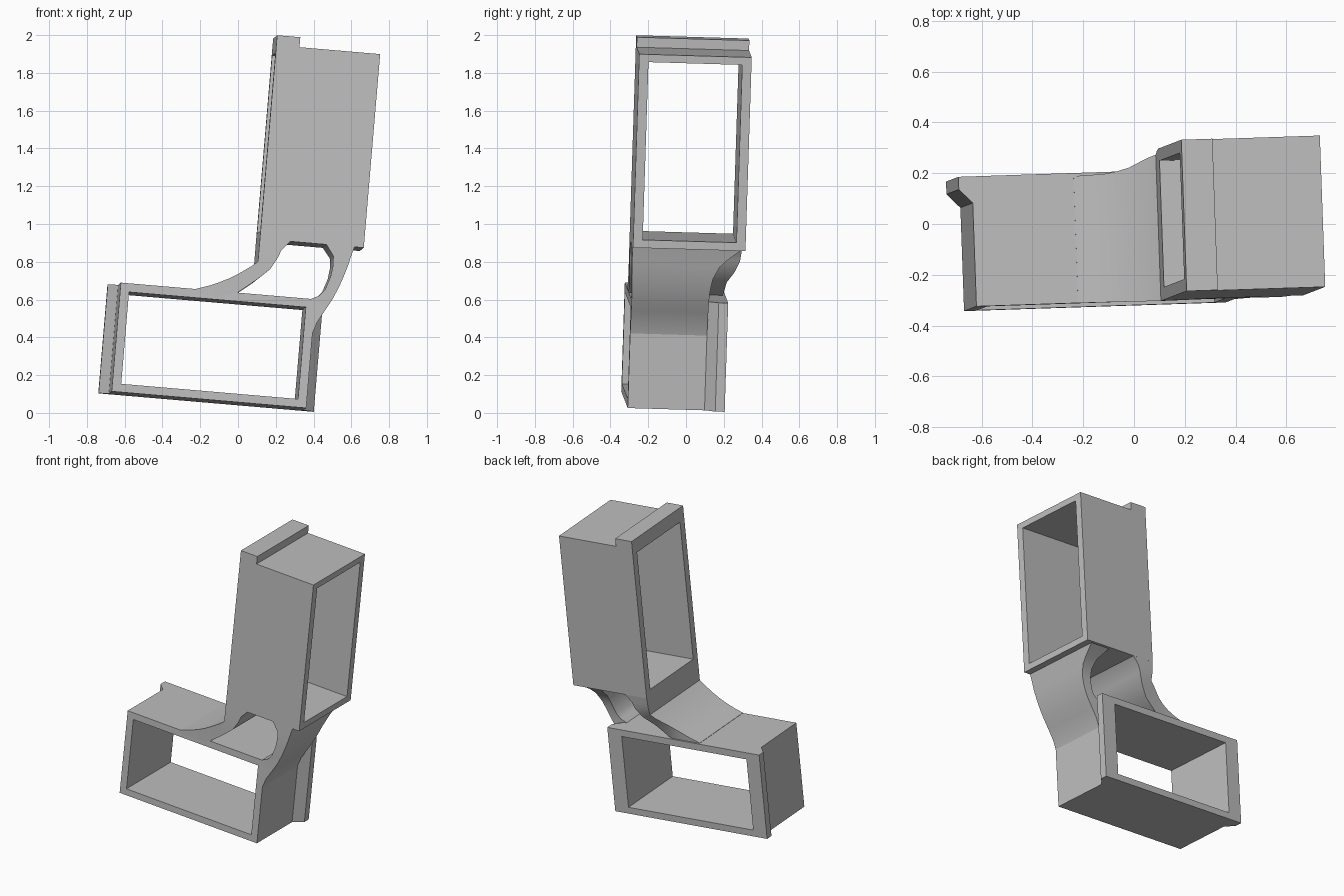
import bpy, bmesh
from math import radians
from mathutils import Matrix, Vector

cube = bpy.data.objects.get("Cube")
if cube:
    bpy.data.objects.remove(cube, do_unlink=True)

# The whole piece leans slightly on all three axes
TILT = (Matrix.Rotation(radians(1.9), 4, 'Z') @ Matrix.Rotation(radians(4.9), 4, 'Y')
        @ Matrix.Rotation(radians(-1.7), 4, 'X'))

grey = bpy.data.materials.new("light_grey")
grey.use_nodes = True
grey.diffuse_color = (0.52, 0.52, 0.52, 1)
grey.node_tree.nodes["Principled BSDF"].inputs["Base Color"].default_value = grey.diffuse_color


def loft(name, rings):
    """Closed solid through rings of equal length."""
    bm = bmesh.new()
    loops = [[bm.verts.new(TILT @ Vector(p)) for p in ring] for ring in rings]
    n = len(loops[0])
    for a, b in zip(loops, loops[1:]):
        for i in range(n):
            j = (i + 1) % n
            bm.faces.new((a[i], a[j], b[j], b[i]))
    bm.faces.new(loops[0][::-1])
    bm.faces.new(loops[-1])
    bmesh.ops.recalc_face_normals(bm, faces=bm.faces)
    mesh = bpy.data.meshes.new(name)
    bm.to_mesh(mesh)
    bm.free()
    mesh.materials.append(grey)
    ob = bpy.data.objects.new(name, mesh)
    bpy.context.collection.objects.link(ob)
    return ob


def activate(ob):
    bpy.ops.object.select_all(action='DESELECT')
    ob.select_set(True)
    bpy.context.view_layer.objects.active = ob


def block(name, lo, hi):
    (x, y, z), (X, Y, Z) = lo, hi
    return loft(name, [[(x, y, h), (X, y, h), (X, Y, h), (x, Y, h)] for h in (z, Z)])


def cut(ob, cutter):
    cutter.hide_render = True
    mod = ob.modifiers.new("opening", 'BOOLEAN')
    mod.operation, mod.solver, mod.object = 'DIFFERENCE', 'EXACT', cutter
    activate(ob)
    bpy.ops.object.modifier_apply(modifier=mod.name)
    bpy.data.objects.remove(cutter, do_unlink=True)


def lerp_table(table, z):
    """Back edge depth at height z."""
    for (z0, y0), (z1, y1) in zip(table, table[1:]):
        if z <= z1:
            return y0 + (y1 - y0) * max(0, (z - z0) / (z1 - z0))
    return table[-1][1]


def arm(name, pairs, back):
    """Curved arm: each pair is an outer and an inner point in x, z."""
    rings = []
    for outer, inner in pairs:
        ring = []
        for (x, z), side in ((outer, 0), (outer, 1), (inner, 1), (inner, 0)):
            front = -0.322 - 0.008 * min(1, max(0, (z - 0.62) / 0.18))
            ring.append((x, lerp_table(back, z) if side else front, z))
        rings.append(ring)
    ob = loft(name, rings)
    activate(ob)
    bpy.ops.object.shade_smooth_by_angle(angle=radians(35))
    return ob


# Lower frame: open front to back, chamfered rails on both sides at the back
plan = [(-0.687, -0.322), (0.347, -0.322), (0.347, 0.085), (0.404, 0.14),
        (0.404, 0.19), (-0.74, 0.19), (-0.74, 0.14), (-0.687, 0.085)]
lower = loft("lower_frame", [[(x, y, z) for x, y in plan] for z in (0.046, 0.624)])
cut(lower, block("lower_cutter", (-0.64, -1, 0.09), (0.30, 1, 0.578)))

# Upper frame: open side to side, raised rail along the top right edge
profile = [(0.027, 0.918), (0.579, 0.918), (0.579, 1.947), (0.15, 1.947),
           (0.15, 2.0), (0.027, 2.0)]
upper = loft("upper_frame", [[(x, y, z) for x, z in profile] for y in (-0.33, 0.266)])
cut(upper, block("upper_cutter", (-1, -0.28, 0.961), (1, 0.217, 1.906)))

# Right arm: sweeps from the lower frame top up to the upper frame
arm("right_arm", [
    ((-0.285, 0.626), (-0.285, 0.60)), ((-0.22, 0.648), (-0.22, 0.60)),
    ((-0.168, 0.670), (-0.168, 0.60)), ((-0.12, 0.694), (-0.11, 0.61)),
    ((-0.072, 0.723), (-0.065, 0.625)), ((-0.006, 0.769), (0.03, 0.702)),
    ((0.027, 0.797), (0.095, 0.763)), ((0.027, 0.85), (0.13, 0.826)),
    ((0.027, 0.89), (0.146, 0.868)), ((0.027, 0.919), (0.19, 0.919))],
    [(0.62, 0.177), (0.68, 0.182), (0.73, 0.205), (0.77, 0.235), (0.82, 0.255), (0.92, 0.266)])

# Left arm: rises from the lower frame side wall, its back edge clear of the rail
arm("left_arm", [
    ((0.346, 0.44), (0.31, 0.44)), ((0.367, 0.505), (0.31, 0.53)),
    ((0.402, 0.568), (0.31, 0.60)), ((0.437, 0.631), (0.327, 0.626)),
    ((0.456, 0.675), (0.366, 0.645)), ((0.47, 0.71), (0.393, 0.678)),
    ((0.486, 0.756), (0.417, 0.75)), ((0.505, 0.82), (0.425, 0.81)),
    ((0.514, 0.86), (0.422, 0.861)), ((0.53, 0.919), (0.38, 0.919))],
    [(0.44, 0.085), (0.66, 0.087), (0.72, 0.095), (0.77, 0.105), (0.81, 0.125),
     (0.85, 0.16), (0.88, 0.2), (0.92, 0.25)])
